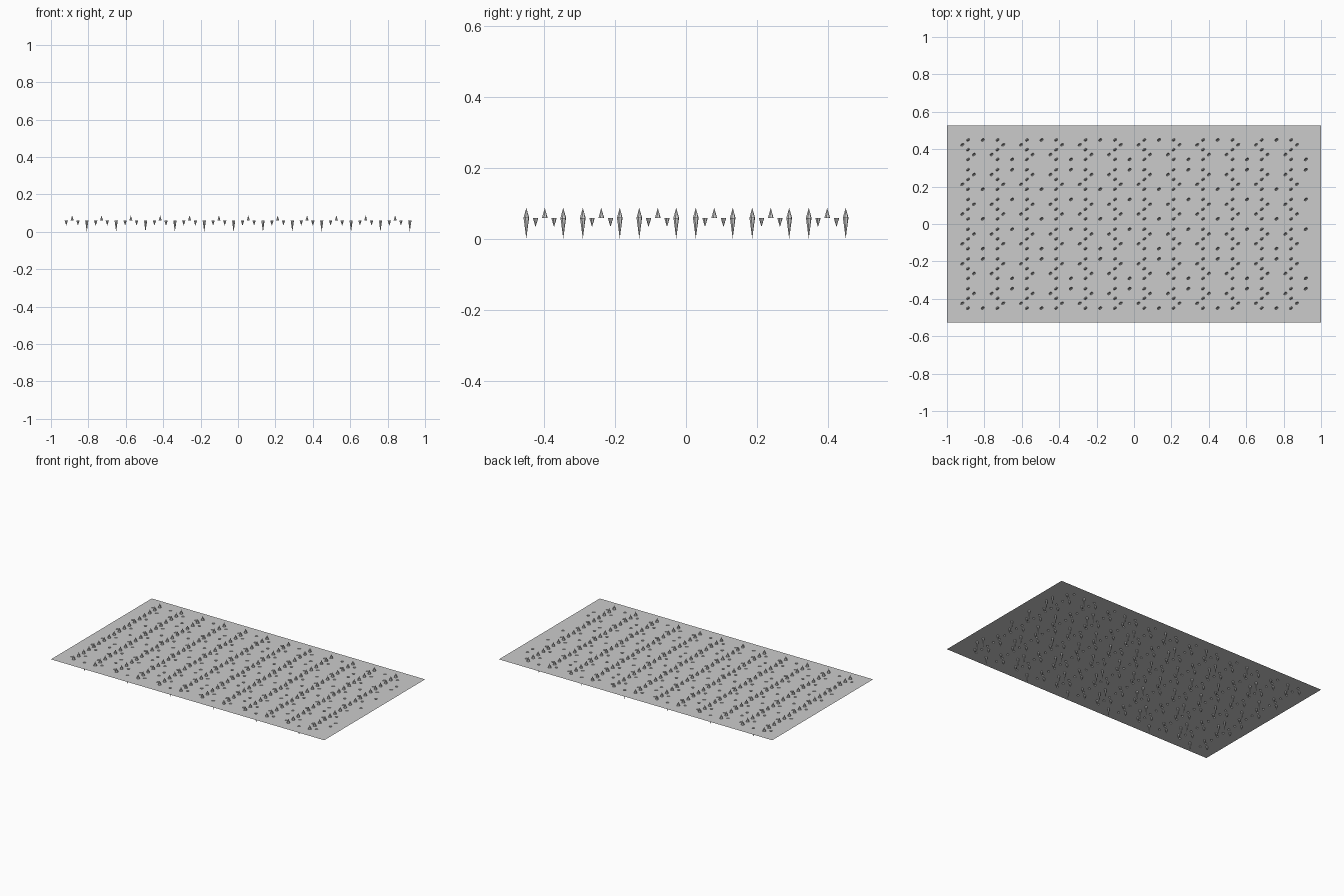
import bpy, bmesh
from math import cos, sin, pi, radians

if "Cube" in bpy.data.objects:
    bpy.data.objects.remove(bpy.data.objects["Cube"])

SHEET_Z = 0.059
UP_Z, SHALLOW_Z, DEEP_Z = 0.087, 0.033, 0.0
HALF_X, HALF_Y = 1.0, 0.527
SIDES = 6
PITCH_X, PITCH_Y = 0.157, 0.159

bm = bmesh.new()


def ring(points):
    """Closed loop of edges lying in the sheet."""
    verts = [bm.verts.new((x, y, SHEET_Z)) for x, y in points]
    edges = [bm.edges.new((verts[i - 1], verts[i])) for i in range(len(verts))]
    return verts, edges


# Sheet outline
_, sheet_edges = ring([(-HALF_X, -HALF_Y), (HALF_X, -HALF_Y),
                       (HALF_X, HALF_Y), (-HALF_X, HALF_Y)])
spikes = []


def spike(x, y, tip_z):
    """Slanted oval opening, later drawn out to a point."""
    c, s = cos(radians(35)), sin(radians(35))
    pts = []
    for i in range(SIDES):
        a = 2 * pi * i / SIDES
        u, v = 0.0105 * cos(a), 0.0068 * sin(a)
        pts.append((x + u * c - v * s, y + u * s + v * c))
    verts, edges = ring(pts)
    sheet_edges.extend(edges)
    spikes.append((verts, (x, y, tip_z)))


# Repeating cells, flipped on alternate columns
row_flip = [1, -1, -1, -1, 1, -1]
for col in range(12):
    x = -0.887 + PITCH_X * col
    for row, flip in enumerate(row_flip):
        y = PITCH_Y * (2.5 - row)
        f = flip if col % 2 == 0 else -flip
        for dy in (-0.052, 0, 0.052):
            spike(x, y + dy, UP_Z)
        spike(x - 0.031, y + 0.026 * f, SHALLOW_Z)
        spike(x + 0.031, y - 0.026 * f, SHALLOW_Z)
        spike(x + PITCH_X / 2, y + 0.052 * f, DEEP_Z)

# Fill the sheet around the openings
bmesh.ops.triangle_fill(bm, edges=sheet_edges, use_beauty=True, normal=(0, 0, 1))
for face in bm.faces:
    face.normal_update()
    if face.normal.z < 0:
        face.normal_flip()
bmesh.ops.dissolve_limit(bm, angle_limit=0.001, verts=[], edges=bm.edges[:])

# Pointed spikes above and pits below
for verts, tip in spikes:
    apex = bm.verts.new(tip)
    for i in range(SIDES):
        bm.faces.new((verts[i - 1], verts[i], apex))

mesh = bpy.data.meshes.new("spiked_sheet")
bm.to_mesh(mesh)
bm.free()
bpy.context.collection.objects.link(bpy.data.objects.new("spiked_sheet", mesh))
